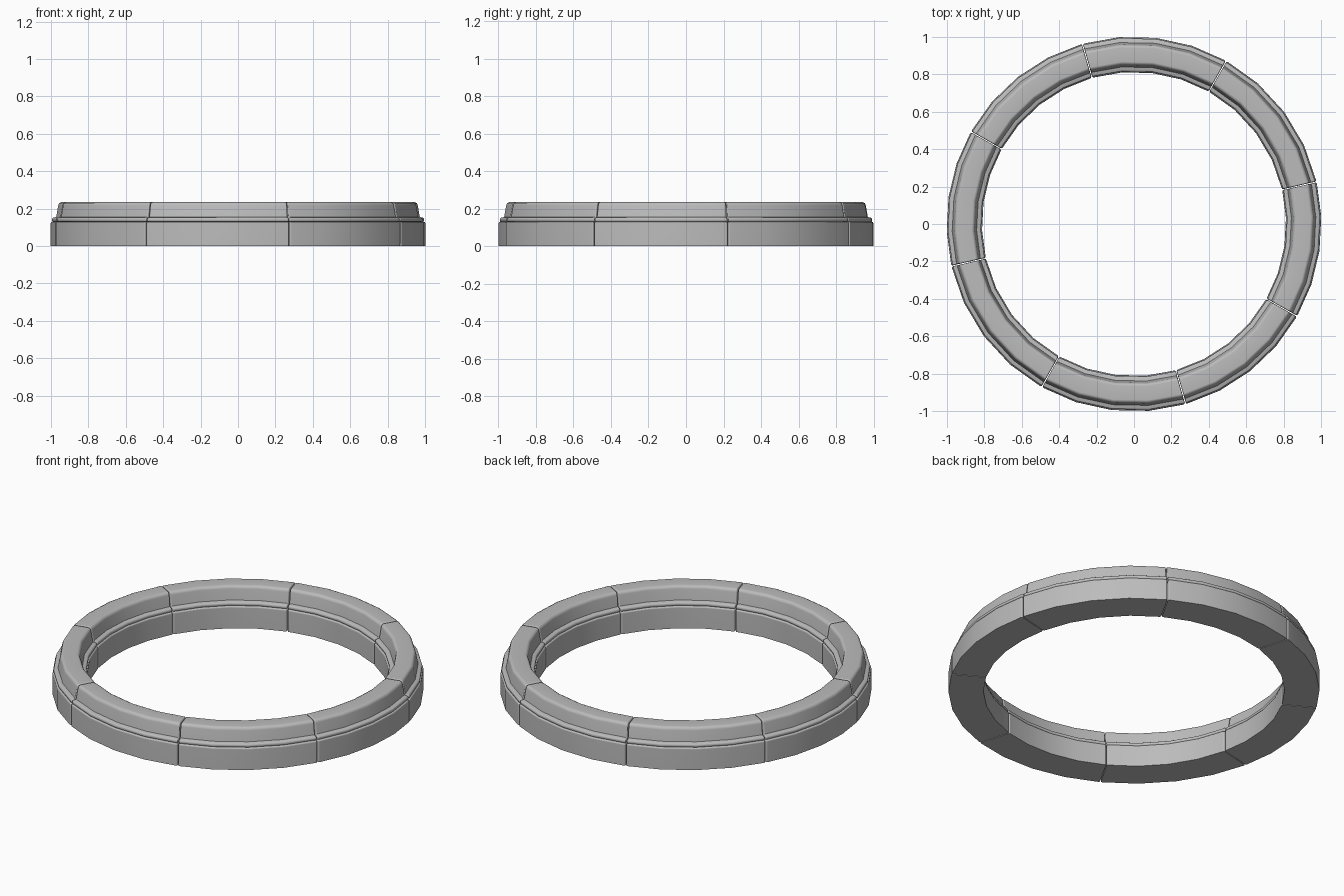
import bpy, bmesh, math

cube = bpy.data.objects.get("Cube")
if cube:
    bpy.data.objects.remove(cube, do_unlink=True)

# Single stone grey
stone = bpy.data.materials.new("stone_grey")
stone.use_nodes = True
GREY = (0.5, 0.5, 0.5, 1)
stone.diffuse_color = GREY
stone.node_tree.nodes["Principled BSDF"].inputs["Base Color"].default_value = GREY

MID = 0.9075     # radius of the ring's centre line
STEPS = 4        # facets along each block
GAP = 0.0025     # half the joint between blocks, in radians

# Half profiles (radius, height) from bottom to top, mirrored about MID
BASE = [(1.002, 0), (1.002, 0.13)]
CAP = [(0.996, 0.13), (0.996, 0.15), (0.973, 0.155),
       (0.962, 0.217), (0.957, 0.229), (0.945, 0.235)]


def arc_block(name, half, start, end, bevel):
    """Sweep a mirrored profile along an arc and round its hard edges."""
    profile = half + [(2 * MID - r, z) for r, z in reversed(half)]
    bm = bmesh.new()
    rings = []
    for i in range(STEPS + 1):
        a = start + (end - start) * i / STEPS
        rings.append([bm.verts.new((r * math.cos(a), r * math.sin(a), z))
                      for r, z in profile])
    n = len(profile)
    for a, b in zip(rings, rings[1:]):
        for j in range(n):
            k = (j + 1) % n
            bm.faces.new((a[j], a[k], b[k], b[j]))
    bm.faces.new(rings[0])
    bm.faces.new(rings[-1])
    bmesh.ops.recalc_face_normals(bm, faces=bm.faces)
    # Convex corners are rounded, except where the block meets the ground
    hard = [e for e in bm.edges
            if e.is_convex and e.calc_face_angle() > math.radians(50)
            and max(v.co.z for v in e.verts) > 0.001]
    bmesh.ops.bevel(bm, geom=hard, offset=bevel, segments=2, profile=0.5,
                    affect='EDGES', clamp_overlap=True)
    mesh = bpy.data.meshes.new(name)
    bm.to_mesh(mesh)
    bm.free()
    mesh.materials.append(stone)
    ob = bpy.data.objects.new(name, mesh)
    bpy.context.collection.objects.link(ob)
    bpy.ops.object.select_all(action='DESELECT')
    ob.select_set(True)
    bpy.context.view_layer.objects.active = ob
    bpy.ops.object.shade_smooth_by_angle(angle=math.radians(50))
    weighted = ob.modifiers.new("weighted_normals", 'WEIGHTED_NORMAL')
    weighted.keep_sharp = True


# Slightly uneven joints, repeated on the opposite half of the ring
joints = [13, 60.5, 106, 150.5]
joints = [math.radians(a + turn) for turn in (0, 180) for a in joints]
joints.append(joints[0] + math.tau)

for i, (a, b) in enumerate(zip(joints, joints[1:]), 1):
    arc_block(f"base_block_{i}", BASE, a + GAP, b - GAP, 0.008)
    arc_block(f"cap_block_{i}", CAP, a + GAP, b - GAP, 0.007)
